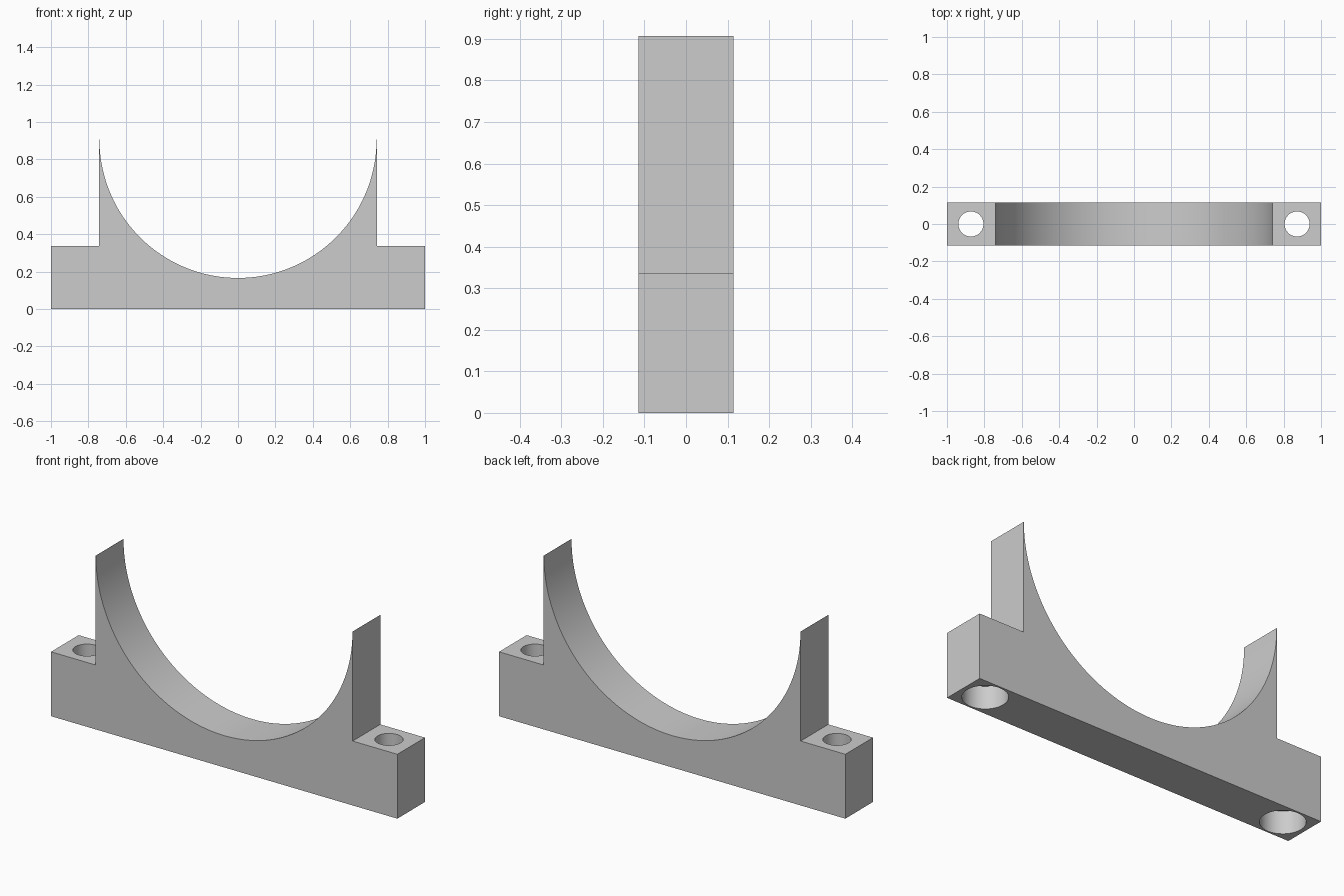
import bpy, bmesh, math
from mathutils import Vector

if "Cube" in bpy.data.objects:
    bpy.data.objects.remove(bpy.data.objects["Cube"])

HALF_LENGTH, HALF_DEPTH = 1.0, 0.114
FOOT_HEIGHT, TIP_HEIGHT = 0.336, 0.907
HORN_X, RADIUS = 0.742, 0.741
HOLE_X, HOLE_RADIUS = 0.872, 0.067
BORE_RADIUS, BORE_DEPTH = 0.105, 0.117
ARC_STEPS = 96

grey = bpy.data.materials.new("light grey")
grey.use_nodes = True
grey.diffuse_color = (0.604, 0.604, 0.604, 1)
grey.node_tree.nodes["Principled BSDF"].inputs["Base Color"].default_value = grey.diffuse_color


def cylinder(name, x, radius, bottom, top):
    bpy.ops.mesh.primitive_cylinder_add(vertices=64, radius=radius, depth=top - bottom,
                                        location=(x, 0, (bottom + top) / 2))
    obj = bpy.context.object
    obj.name = name
    obj.hide_render = True
    return obj


# Saddle bracket: base bar, two upright horns and a half-round cradle
outline = [(-HORN_X, TIP_HEIGHT), (-HORN_X, FOOT_HEIGHT), (-HALF_LENGTH, FOOT_HEIGHT),
           (-HALF_LENGTH, 0), (HALF_LENGTH, 0), (HALF_LENGTH, FOOT_HEIGHT),
           (HORN_X, FOOT_HEIGHT), (HORN_X, TIP_HEIGHT)]
for i in range(ARC_STEPS + 1):
    a = math.pi * i / ARC_STEPS
    outline.append((RADIUS * math.cos(a), TIP_HEIGHT - RADIUS * math.sin(a)))

bm = bmesh.new()
face = bm.faces.new([bm.verts.new((x, -HALF_DEPTH, z)) for x, z in outline])
result = bmesh.ops.extrude_face_region(bm, geom=[face])
bmesh.ops.translate(bm, vec=Vector((0, 2 * HALF_DEPTH, 0)),
                    verts=[v for v in result["geom"] if isinstance(v, bmesh.types.BMVert)])
bmesh.ops.recalc_face_normals(bm, faces=bm.faces)
mesh = bpy.data.meshes.new("saddle_bracket")
bm.to_mesh(mesh)
bm.free()
mesh.materials.append(grey)
bracket = bpy.data.objects.new("saddle_bracket", mesh)
bpy.context.collection.objects.link(bracket)

# Bolt holes with wider recesses underneath
cutters = []
for side, label in ((-1, "right"), (1, "left")):
    cutters.append(cylinder(label + "_bolt_hole", side * HOLE_X, HOLE_RADIUS, -0.1, 0.5))
    cutters.append(cylinder(label + "_bolt_recess", side * HOLE_X, BORE_RADIUS, -0.1, BORE_DEPTH))

bpy.ops.object.select_all(action='DESELECT')
bracket.select_set(True)
bpy.context.view_layer.objects.active = bracket
for cutter in cutters:
    mod = bracket.modifiers.new(cutter.name, 'BOOLEAN')
    mod.operation = 'DIFFERENCE'
    mod.solver = 'EXACT'
    mod.object = cutter
    bpy.ops.object.modifier_apply(modifier=mod.name)
    bpy.data.objects.remove(cutter)

# One colour throughout, smooth curves with crisp edges
mesh = bracket.data
mesh.materials.clear()
mesh.materials.append(grey)
for polygon in mesh.polygons:
    polygon.material_index = 0
bpy.ops.object.shade_smooth_by_angle(angle=math.radians(30))
